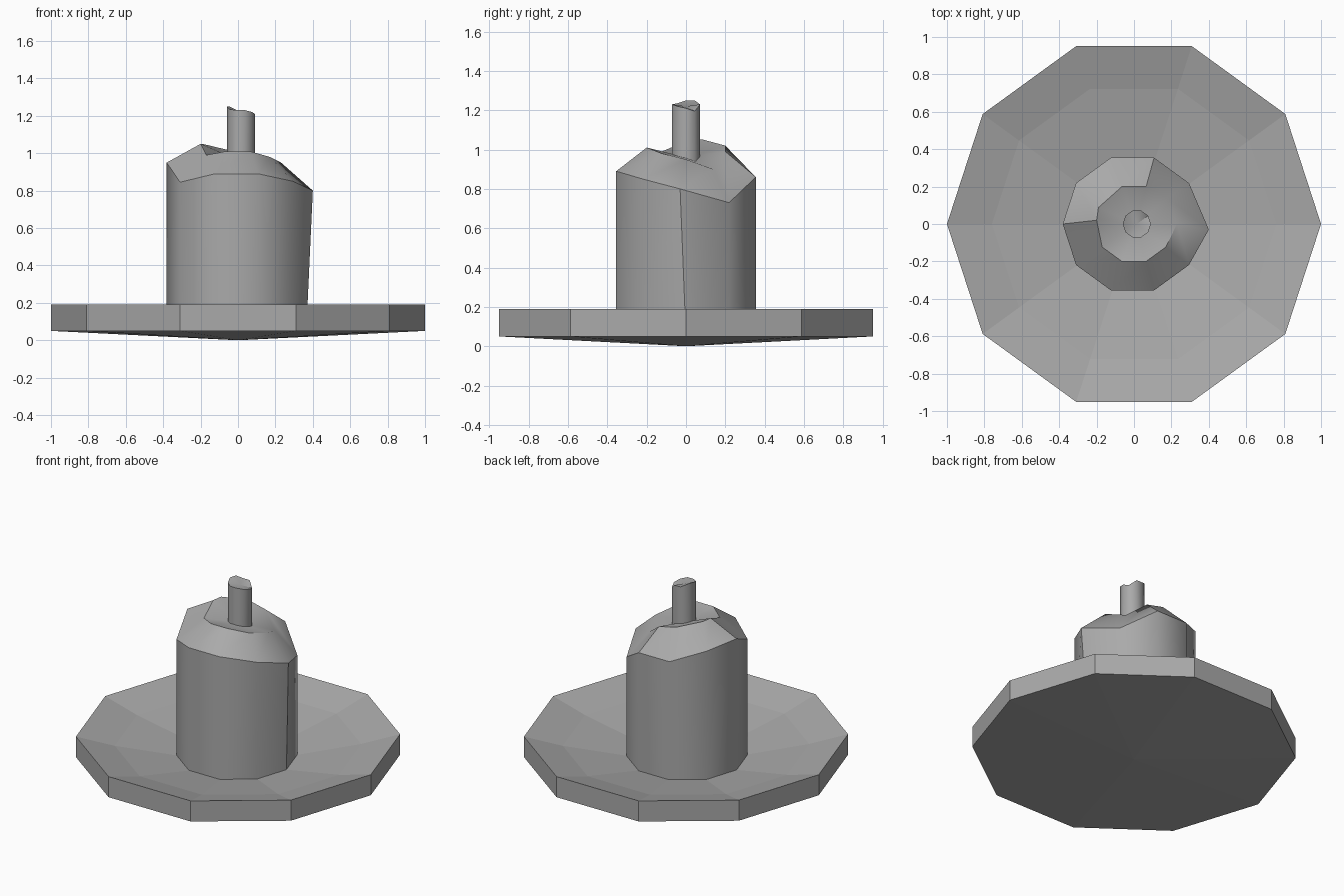
import bpy, bmesh, math

old = bpy.data.objects.get("Cube")
if old:
    bpy.data.objects.remove(old, do_unlink=True)

SIDES = 10

grey = bpy.data.materials.new("plain grey")
grey.use_nodes = True
colour = (0.4, 0.4, 0.4, 1)
grey.diffuse_color = colour
grey.node_tree.nodes["Principled BSDF"].inputs["Base Color"].default_value = colour


def ring(radius, heights, centre_x=0.0, nudges=None):
    """Ten-sided ring; heights is one value or one per corner."""
    if not isinstance(heights, (list, tuple)):
        heights = [heights] * SIDES
    points = []
    for i, z in enumerate(heights):
        a = math.tau * i / SIDES
        dx, dy = (nudges or {}).get(i, (0, 0))
        points.append((centre_x + radius * math.cos(a) + dx, radius * math.sin(a) + dy, z))
    return points


def loft(name, bottom, rings, top, smooth_angle=None):
    """Skin rings from a bottom centre point up to a top centre point."""
    bm = bmesh.new()
    loops = [[bm.verts.new(p) for p in r] for r in rings]
    first, last = bm.verts.new(bottom), bm.verts.new(top)
    for i in range(SIDES):
        j = (i + 1) % SIDES
        bm.faces.new((first, loops[0][j], loops[0][i]))
        bm.faces.new((last, loops[-1][i], loops[-1][j]))
        for low, high in zip(loops, loops[1:]):
            bm.faces.new((low[i], low[j], high[j], high[i]))
    bmesh.ops.recalc_face_normals(bm, faces=bm.faces)
    mesh = bpy.data.meshes.new(name)
    bm.to_mesh(mesh)
    bm.free()
    mesh.materials.append(grey)
    obj = bpy.data.objects.new(name, mesh)
    bpy.context.collection.objects.link(obj)
    if smooth_angle:
        bpy.ops.object.select_all(action='DESELECT')
        obj.select_set(True)
        bpy.context.view_layer.objects.active = obj
        bpy.ops.object.shade_smooth_by_angle(angle=math.radians(smooth_angle))
    return obj


# Shallow dish with an upright rim
loft("dish", (0, 0, 0),
     [ring(1, 0.05), ring(1, 0.19), ring(0.76, 0.125), ring(0.37, 0.055)],
     (0, 0, 0.03))

# Candle body: uneven melted rim, shoulder and hollow around the wick
rim = [0.80, 0.73, 0.86, 0.86, 0.93, 0.95, 0.845, 0.89, 0.89, 0.85]
shoulder = [0.95, 0.90, 0.99, 1.02, 1.05, 1.05, 0.99, 1.01, 1.01, 0.98]
loft("candle", (0, 0, 0.045),
     [ring(0.373, 0.045, -0.008),
      ring(0.373, rim, -0.008, {0: (0.035, -0.03)}),
      ring(0.21, shoulder, 0.0, {0: (0.02, 0), 1: (0.01, 0.015), 4: (-0.02, -0.035),
                                 5: (0.01, 0.02)})],
     (0.01, 0, 0.96), 40)

# Wick with a ragged tip
tip = [1.21, 1.195, 1.23, 1.23, 1.25, 1.25, 1.235, 1.23, 1.23, 1.22]
loft("wick", (0.015, 0, 0.92),
     [ring(0.075, 0.92, 0.015), ring(0.075, tip, 0.015)],
     (0.015, 0, 1.22), 40)
